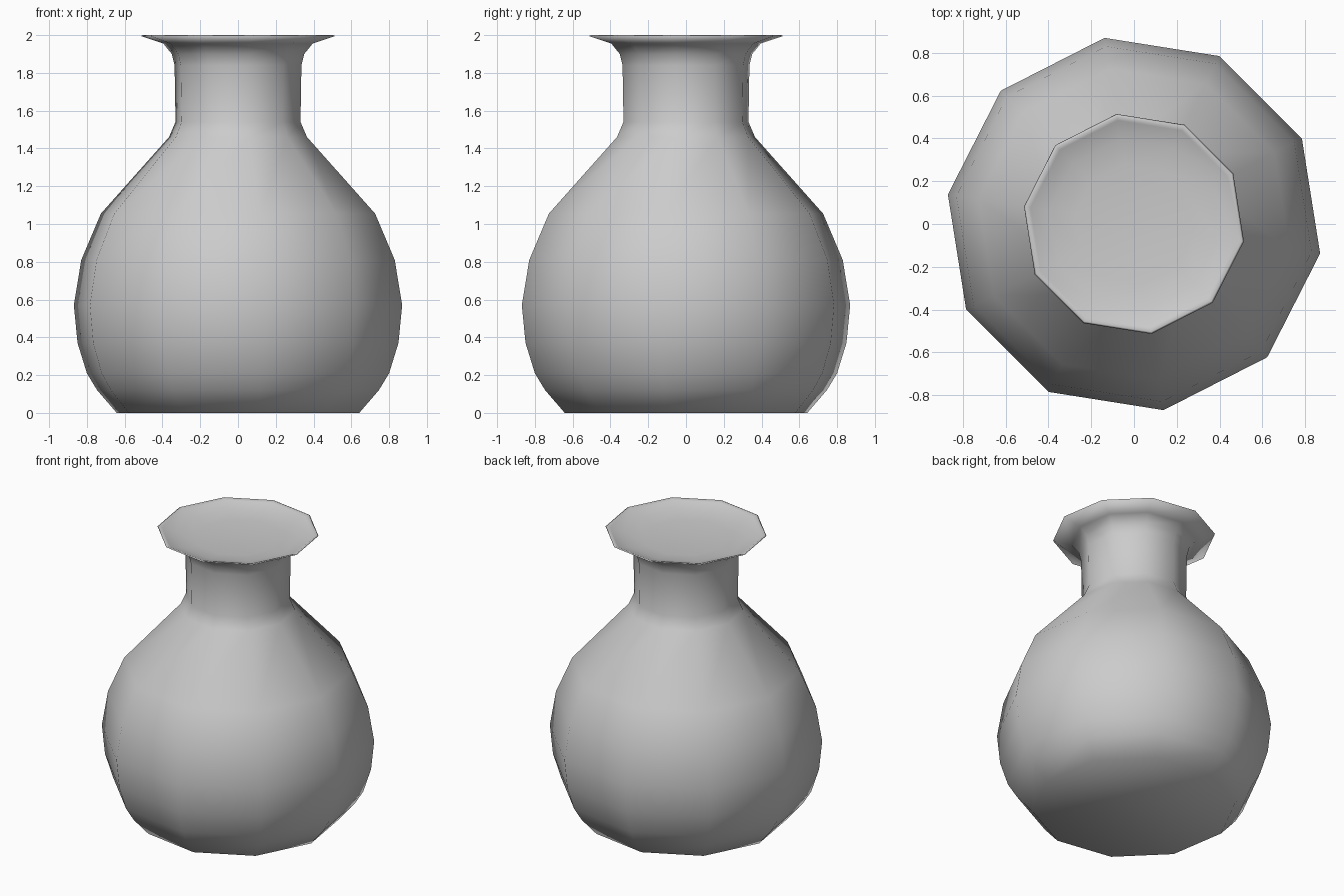
import bpy, bmesh
from math import cos, sin, radians

cube = bpy.data.objects.get("Cube")
if cube:
    bpy.data.objects.remove(cube, do_unlink=True)

SIDES = 10
TURN = radians(-9)

# One plain clay colour
clay = bpy.data.materials.new("grey_clay")
clay.use_nodes = True
grey = (0.6, 0.6, 0.6, 1)
clay.diffuse_color = grey
clay.node_tree.nodes["Principled BSDF"].inputs["Base Color"].default_value = grey

# Radius and height, from the base up the belly and neck, over the lip into the shallow mouth
profile = [
    (0.65, 0), (0.755, 0.12), (0.81, 0.21), (0.86, 0.37), (0.88, 0.57),
    (0.84, 0.81), (0.735, 1.055), (0.37, 1.46), (0.335, 1.54), (0.34, 1.84),
    (0.355, 1.9), (0.4, 1.955), (0.52, 1.995), (0.51, 2), (0.49, 1.99),
    (0.4, 1.965), (0.28, 1.95),
]


def lathe(name, points, material):
    """Turn a profile into a closed ten-sided body."""
    bm = bmesh.new()
    rings = []
    for r, z in points:
        angles = [TURN + radians(360 / SIDES * i) for i in range(SIDES)]
        rings.append([bm.verts.new((r * cos(a), r * sin(a), z)) for a in angles])
    for low, high in zip(rings, rings[1:]):
        for i in range(SIDES):
            j = (i + 1) % SIDES
            bm.faces.new((low[i], low[j], high[j], high[i]))
    # Base and mouth floor
    bm.faces.new(rings[0][::-1])
    bm.faces.new(rings[-1])
    for face in bm.faces:
        face.smooth = True
    mesh = bpy.data.meshes.new(name)
    bm.to_mesh(mesh)
    bm.free()
    mesh.materials.append(material)
    obj = bpy.data.objects.new(name, mesh)
    bpy.context.collection.objects.link(obj)
    return obj


lathe("vase", profile, clay)
